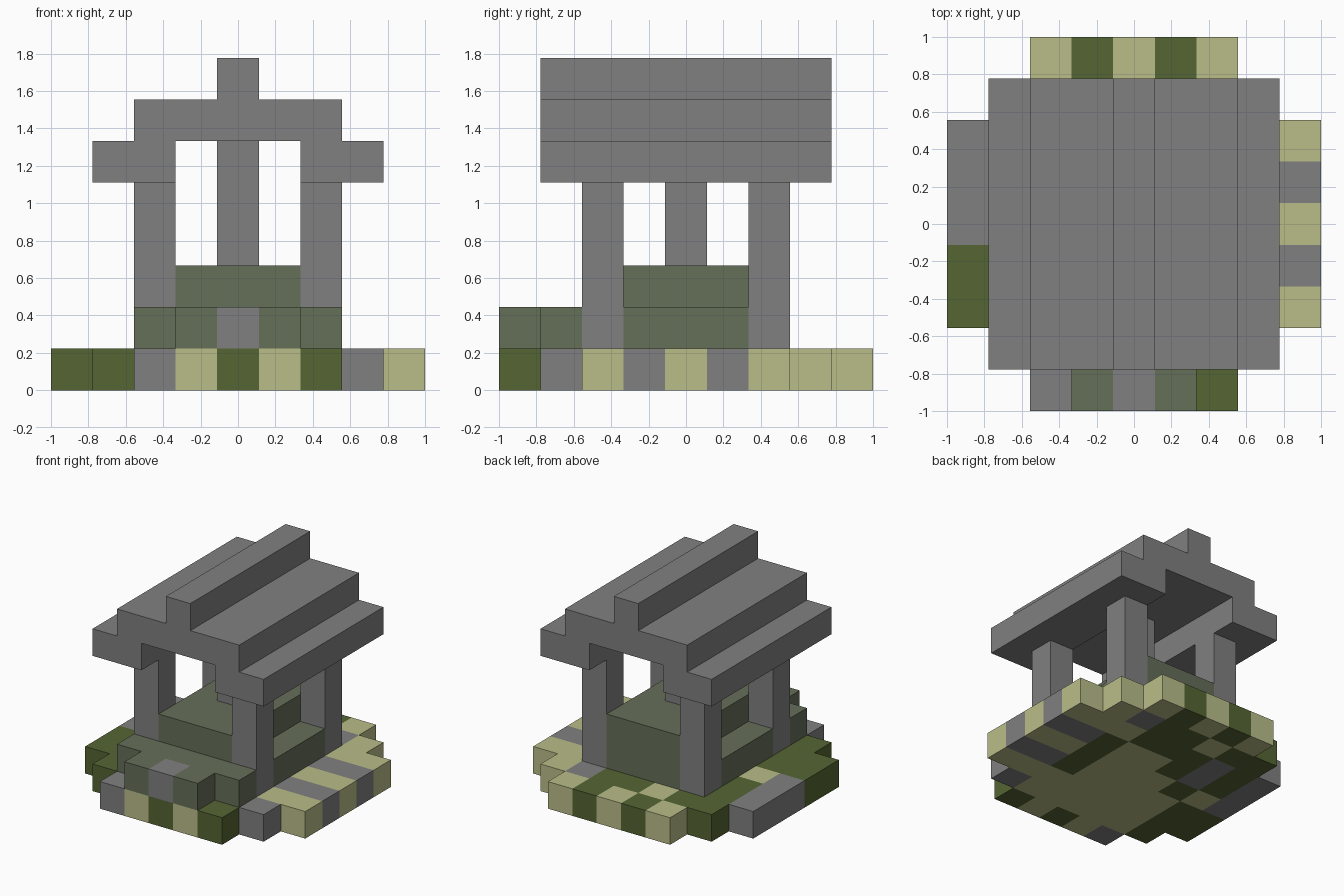
import bpy
import bmesh
from mathutils import Vector

if "Cube" in bpy.data.objects:
    bpy.data.objects.remove(bpy.data.objects["Cube"], do_unlink=True)

UNIT = 2 / 9  # edge of one block


def make_material(name, rgb):
    mat = bpy.data.materials.new(name)
    mat.use_nodes = True
    color = (*rgb, 1)
    mat.diffuse_color = color
    mat.node_tree.nodes["Principled BSDF"].inputs["Base Color"].default_value = color
    return mat


MATERIALS = {
    "R": make_material("grey_stone", (0.216, 0.216, 0.216)),
    "S": make_material("pale_sand", (0.49, 0.51, 0.25)),
    "G": make_material("grass_green", (0.09, 0.13, 0.033)),
    "M": make_material("mossy_stone", (0.13, 0.156, 0.098)),
}
KEYS = list(MATERIALS)


def box(xs, ys, zs, key):
    """Blocks filling inclusive index ranges."""
    return {(x, y, z): key
            for x in range(xs[0], xs[1] + 1)
            for y in range(ys[0], ys[1] + 1)
            for z in range(zs[0], zs[1] + 1)}


# Ground slab: patchwork plan, back row first, columns along +x
PLAN = [
    "  SGSGS  ",
    " GGSGGRS ",
    "RGRGGGSSS",
    "RGRGSSGRR",
    "RSGSSSGSS",
    "GGSSSSGRR",
    "GGSSSSSSS",
    " GSSSSSR ",
    "  RSGSG  ",
]
ground = {(col - 4, 4 - row, 0): key
          for row, line in enumerate(PLAN)
          for col, key in enumerate(line) if key != " "}

# Four corner posts and the central column
posts = {}
for sx in (-2, 2):
    for sy in (-2, 2):
        posts |= box((sx, sx), (sy, sy), (1, 4), "R")
column = box((0, 0), (0, 0), (3, 5), "R")

# Mossy platform with a raised tier
platform = box((-2, 2), (-2, 2), (1, 1), "M") | box((-1, 1), (-2, 2), (2, 2), "M")
platform = {cell: key for cell, key in platform.items() if cell not in posts}

# Entrance step with one bare stone in the middle
step = box((-2, 2), (-3, -3), (1, 1), "M") | box((-1, 1), (-4, -4), (1, 1), "M")
step[(0, -4, 1)] = "R"

# Stepped gable roof
roof = box((-2, 2), (-3, 3), (6, 6), "R") | box((0, 0), (-3, 3), (7, 7), "R")
for eave in ((-3, -2), (2, 3)):
    roof |= box(eave, (-3, 3), (5, 5), "R")

PARTS = {"ground_slab": ground, "corner_posts": posts, "central_column": column,
         "platform": platform, "entrance_step": step, "roof": roof}
filled = set().union(*PARTS.values())


def build_part(name, cells):
    """Make only the outer faces of the blocks."""
    bm = bmesh.new()
    for cell, key in cells.items():
        center = Vector((cell[0], cell[1], cell[2] + 0.5))
        for axis in range(3):
            for sign in (-1, 1):
                normal = Vector((0, 0, 0))
                normal[axis] = sign
                neighbour = tuple(c + int(n) for c, n in zip(cell, normal))
                if neighbour in filled:
                    continue
                u = Vector((0, 0, 0))
                u[(axis + 1) % 3] = 0.5
                v = normal.cross(u)
                mid = center + normal / 2
                corners = (mid - u - v, mid + u - v, mid + u + v, mid - u + v)
                face = bm.faces.new([bm.verts.new(c * UNIT) for c in corners])
                face.material_index = KEYS.index(key)
    bmesh.ops.remove_doubles(bm, verts=bm.verts, dist=0.001)
    mesh = bpy.data.meshes.new(name)
    for mat in MATERIALS.values():
        mesh.materials.append(mat)
    bm.to_mesh(mesh)
    bm.free()
    bpy.context.collection.objects.link(bpy.data.objects.new(name, mesh))


for part_name, part_cells in PARTS.items():
    build_part(part_name, part_cells)
